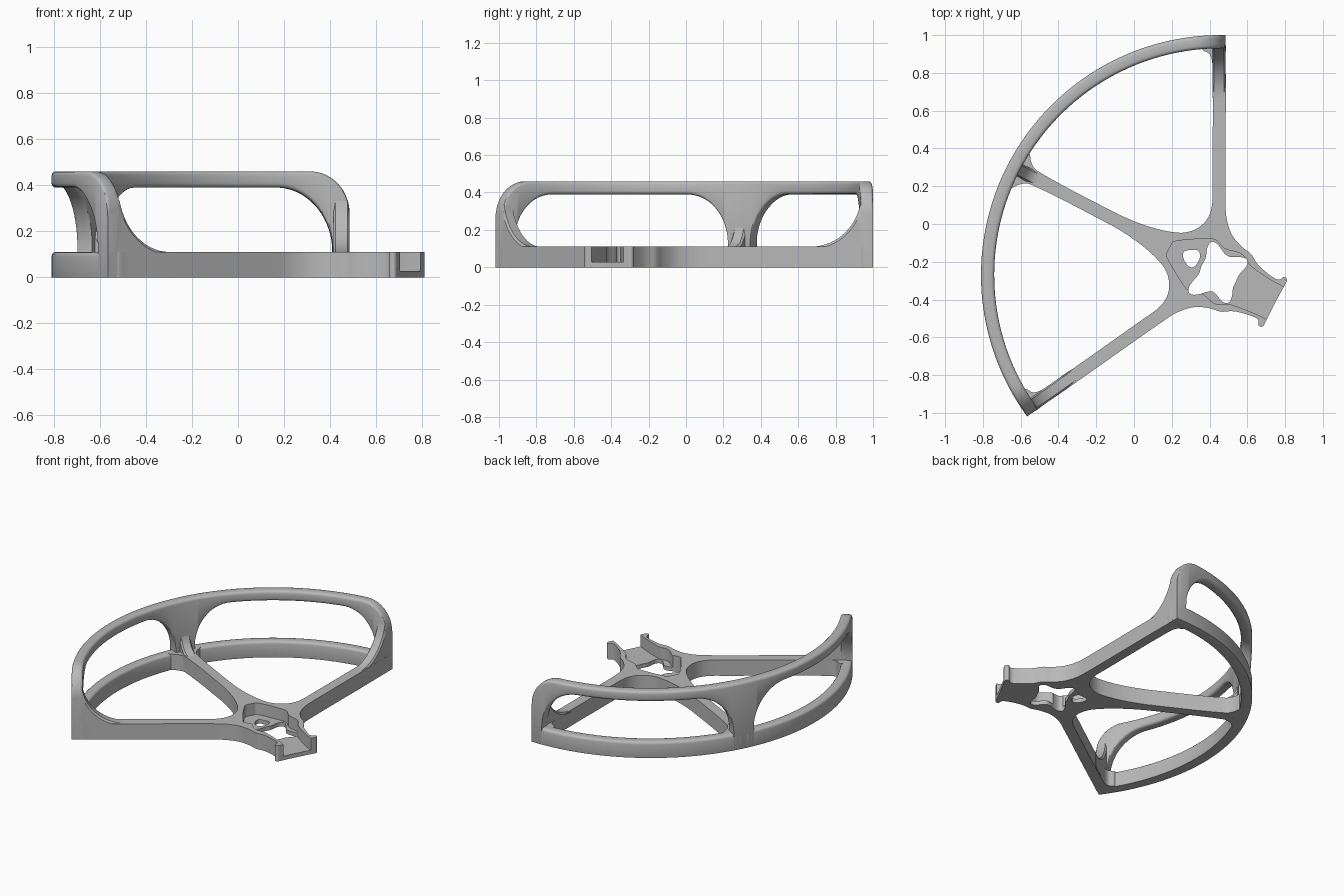
import bpy, bmesh
from math import sin, cos, pi, sqrt, radians, exp
from mathutils import Vector

cube = bpy.data.objects.get("Cube")
if cube:
    bpy.data.objects.remove(cube)

CENTRE = Vector((0.46, -0.27))
AXIS_ANGLE = radians(152.5)
AXIS = Vector((cos(AXIS_ANGLE), sin(AXIS_ANGLE)))
R_IN, R_OUT = 1.2, 1.27
BASE_H, TOP_H, BEAM_Z = 0.11, 0.46, 0.39
HALF_SPAN = radians(63.63)      # mid post to wall end
WINDOW = (radians(3.2), radians(60.2))

grey = bpy.data.materials.new("Light grey plastic")
grey.use_nodes = True
grey.diffuse_color = (0.48, 0.48, 0.48, 1)
grey.node_tree.nodes["Principled BSDF"].inputs["Base Color"].default_value = (0.48, 0.48, 0.48, 1)


def finish(name, bm):
    bmesh.ops.recalc_face_normals(bm, faces=bm.faces)
    mesh = bpy.data.meshes.new(name)
    bm.to_mesh(mesh)
    bm.free()
    mesh.materials.append(grey)
    obj = bpy.data.objects.new(name, mesh)
    bpy.context.collection.objects.link(obj)
    return obj


def smooth(obj):
    bpy.ops.object.select_all(action='DESELECT')
    obj.select_set(True)
    bpy.context.view_layer.objects.active = obj
    bpy.ops.object.shade_smooth_by_angle(angle=radians(35))


def loft(name, sections):
    """Skin equal-length closed sections and cap the ends."""
    bm = bmesh.new()
    rings = [[bm.verts.new(p) for p in s] for s in sections]
    n = len(rings[0])
    for a, b in zip(rings, rings[1:]):
        for i in range(n):
            j = (i + 1) % n
            bm.faces.new((a[i], a[j], b[j], b[i]))
    bm.faces.new(rings[0])
    bm.faces.new(rings[-1])
    return finish(name, bm)


def mirrored(p):
    rel = Vector(p) - CENTRE
    return CENTRE + 2 * rel.dot(AXIS) * AXIS - rel


def symmetric(half):
    return [Vector(p) for p in half] + [mirrored(p) for p in reversed(half)]


def smooth_loop(points, steps=6):
    """Closed Hermite curve with tangents scaled to each segment."""
    pts = [Vector(p) for p in points]
    n = len(pts)
    tan = [(pts[(i + 1) % n] - pts[i - 1]).normalized() for i in range(n)]
    out = []
    for i in range(n):
        a, b = pts[i], pts[(i + 1) % n]
        length = (b - a).length
        for k in range(steps):
            t = k / steps
            h = t * t * (3 - 2 * t)
            out.append(a * (1 - h) + b * h + tan[i] * length * t * (1 - t) ** 2
                       - tan[(i + 1) % n] * length * t * t * (1 - t))
    return out


def prism(name, outline, z0, z1, round_top=False):
    bm = bmesh.new()
    low = [bm.verts.new((p.x, p.y, z0)) for p in outline]
    high = [bm.verts.new((p.x, p.y, z1)) for p in outline]
    n = len(low)
    for i in range(n):
        j = (i + 1) % n
        bm.faces.new((low[i], low[j], high[j], high[i]))
    bm.faces.new(low)
    bm.faces.new(high)
    if round_top:
        edges = []
        for i in range(n):
            rel = (outline[i] + outline[(i + 1) % n]) / 2 - CENTRE
            if rel.dot(AXIS) > 0.05 and rel.length < 1.18:
                edges.append(bm.edges.get((high[i], high[(i + 1) % n])))
        bmesh.ops.bevel(bm, geom=edges, offset=0.014, segments=3, profile=0.5,
                        affect='EDGES', clamp_overlap=True)
    return finish(name, bm)


def cut(obj, cutter):
    mod = obj.modifiers.new("Cut", 'BOOLEAN')
    mod.operation, mod.solver, mod.object = 'DIFFERENCE', 'EXACT', cutter
    bpy.context.view_layer.objects.active = obj
    bpy.ops.object.modifier_apply(modifier=mod.name)
    bpy.data.objects.remove(cutter)


def quarter(d, a):
    """Drop of a rounded corner, 1 at its edge and 0 at distance a."""
    return 1 - sqrt(max(0, 1 - (1 - d / a) ** 2)) if d < a else 0


def wall_top(dist):
    return TOP_H - 0.18 * quarter(max(dist, 0), 0.18)


def wall_section(angle, z0, z1, round_low):
    """Rectangle across the wall with rounded corners."""
    r = min(0.018, (z1 - z0) / 3)
    corners = [(R_IN, z0, 1, 1, pi), (R_OUT, z0, -1, 1, 1.5 * pi),
               (R_OUT, z1, -1, -1, 0), (R_IN, z1, 1, -1, pi / 2)]
    out = []
    for i, (x, z, sx, sz, start) in enumerate(corners):
        rad = r if i > 1 or round_low else 0.0005
        for k in range(4):
            a = start + k * pi / 6
            d = x + sx * rad + rad * cos(a)
            out.append((CENTRE.x + d * cos(angle), CENTRE.y + d * sin(angle),
                        z + sz * rad + rad * sin(a)))
    return out


# Lower ring
angles = [AXIS_ANGLE + HALF_SPAN * (i / 48 - 1) for i in range(97)]
smooth(loft("lower_ring", [wall_section(a, 0, BASE_H, False) for a in angles]))

# Upper rim with its three posts, rounded around the two openings
def spaced(a, b, n):
    return [a + (b - a) * (1 - cos(pi * i / n)) / 2 for i in range(n + 1)]

half = [(o, False) for o in spaced(0, WINDOW[0], 4)]
half += [(o, True) for o in spaced(*WINDOW, 56)]
half += [(o, False) for o in spaced(WINDOW[1] + 0.0001, HALF_SPAN, 10)]
stations = [(-o, w) for o, w in reversed(half[1:])] + half
sections = []
for offset, is_open in stations:
    o = abs(offset)
    low = 0
    if is_open:
        gap = max(0, min(o - WINDOW[0], WINDOW[1] - o)) * R_OUT
        low = BEAM_Z - 0.28 * quarter(gap, 0.25)
    top = wall_top((HALF_SPAN - o) * R_OUT)
    sections.append(wall_section(AXIS_ANGLE + offset, low, top, is_open))
smooth(loft("upper_rim_and_posts", sections))


# Curved webs where the spokes climb into the posts
def web(name, direction, v0, v1, run, rise, end_web, flip=False):
    d = Vector((cos(direction), sin(direction)))
    side = Vector((d.y, -d.x))
    slices = []
    for k in range(9):
        v = v0 + (v1 - v0) * k / 8
        limit = wall_top(v1 - v) - 0.004 if end_web else TOP_H
        edge = 0.012 * max(0, abs(k - 4) - 3)
        profile = [(R_OUT - 0.03, 0.01), (R_IN + 0.006 - run, 0.01)]
        for i in range(17):
            t = i / 16 * pi / 2
            profile.append((R_IN + 0.006 - run + run * sin(t) + edge * sin(t),
                            min(limit, BASE_H + rise * (1 - cos(t)) - edge * cos(t))))
        profile.append((R_OUT - 0.03, profile[-1][1]))
        ring = []
        for r, z in profile:
            p = CENTRE + d * r + side * v
            if flip:
                p = mirrored(p)
            ring.append((p.x, p.y, z))
        slices.append(ring)
    smooth(loft(name, slices))


web("back_spoke_web", pi / 2, -0.045, 0.025, 0.27, 0.28, True)
web("front_spoke_web", pi / 2, -0.045, 0.025, 0.27, 0.28, True, flip=True)
web("middle_spoke_web", AXIS_ANGLE, -0.036, 0.036, 0.11, 0.15, False)

# Hub and three spokes as one plate
hub_half = [(-0.57, 0.395), (-0.552, 0.37), (-0.545, 0.33), (-0.515, 0.283), (-0.1, 0.06),
            (0, 0.015), (0.1, -0.02), (0.2, -0.042), (0.27, -0.045), (0.34, -0.02),
            (0.39, 0.03), (0.413, 0.1), (0.415, 0.2), (0.415, 0.84), (0.4, 0.9),
            (0.36, 0.925), (0.37, 0.95), (0.475, 0.96), (0.485, 0.9), (0.485, 0.1),
            (0.492, 0.02), (0.52, -0.06), (0.57, -0.12), (0.62, -0.16), (0.645, -0.2),
            (0.67, -0.23), (0.74, -0.285), (0.77, -0.295), (0.795, -0.28), (0.81, -0.295),
            (0.8, -0.32), (0.77, -0.374)]
hub = prism("hub_and_spokes", smooth_loop(symmetric(hub_half)), 0, BASE_H, True)

# Recessed motor seat, open at the outer end
seat_half = [(0.195, -0.115), (0.205, -0.098), (0.235, -0.088), (0.4, -0.078),
             (0.44, -0.09), (0.48, -0.13), (0.57, -0.16), (0.61, -0.215),
             (0.65, -0.247), (0.73, -0.3), (0.785, -0.33), (0.86, -0.375)]
cut(hub, prism("seat_cutter", smooth_loop(symmetric(seat_half)), 0.028, 0.3))

# Four-lobed motor opening and small wire opening
lobes = [(103, 0.07), (24, 0.065), (286, 0.065), (213, 0.09)]
opening = []
for i in range(96):
    a = 360 * i / 96
    r = 0.1
    for mid, reach in lobes:
        gap = (a - mid + 180) % 360 - 180
        r += reach * exp(-(gap / 19) ** 2)
    opening.append(Vector((0.45 + r * cos(radians(a)), -0.26 + r * sin(radians(a)))))
cut(hub, prism("motor_cutter", opening, -0.1, 0.3))
wire = [(0.262, -0.15), (0.3, -0.138), (0.34, -0.142), (0.348, -0.18), (0.31, -0.23), (0.27, -0.2)]
cut(hub, prism("wire_cutter", smooth_loop(wire), -0.1, 0.3))
smooth(hub)
